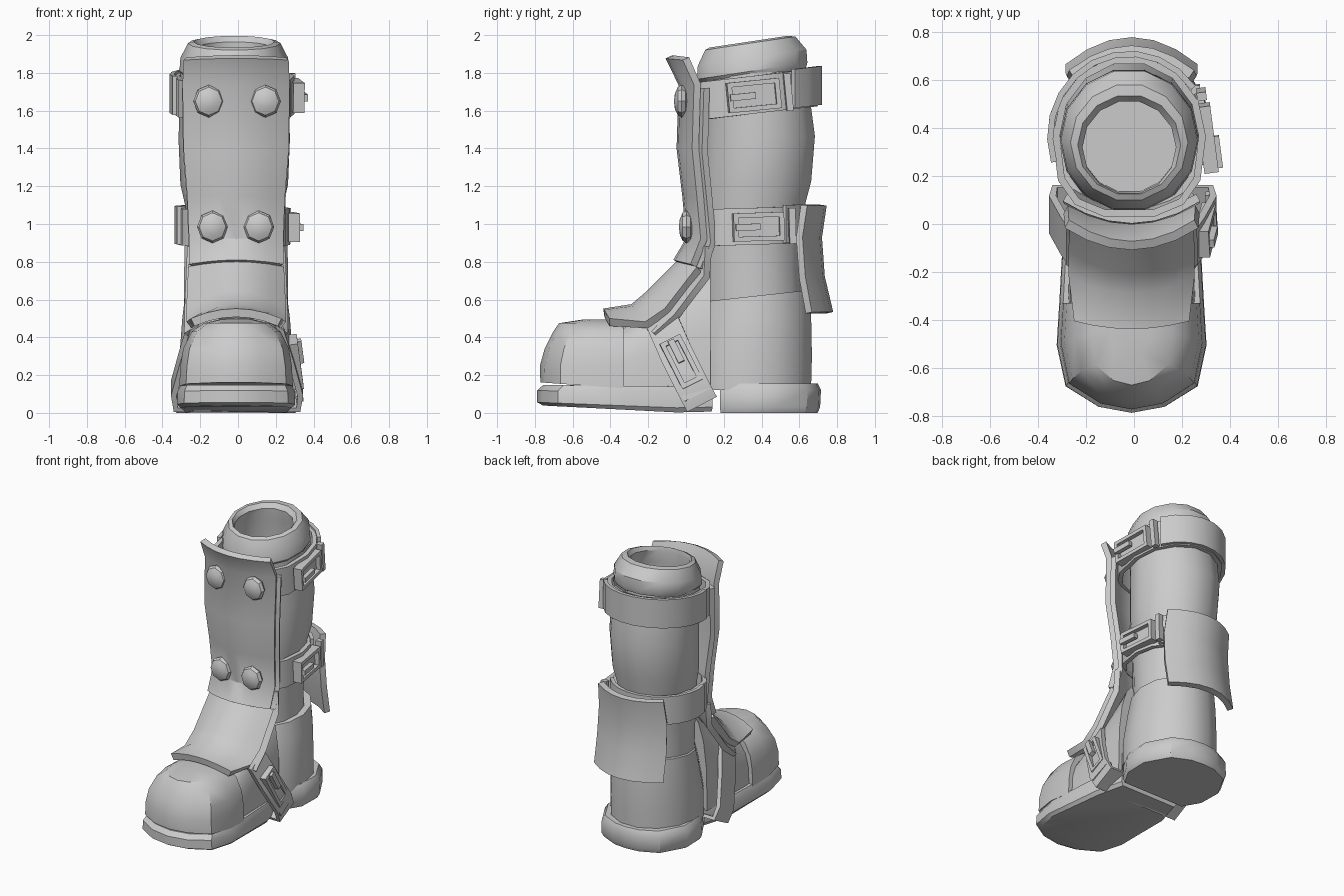
import bpy, bmesh, math
from mathutils import Vector, Matrix

cube = bpy.data.objects.get("Cube")
if cube:
    bpy.data.objects.remove(cube, do_unlink=True)

grey = bpy.data.materials.new("plain grey")
grey.use_nodes = True
grey.diffuse_color = (0.6, 0.6, 0.6, 1)
grey.node_tree.nodes["Principled BSDF"].inputs["Base Color"].default_value = grey.diffuse_color
parts = []


def finish(name, bm, thick=0):
    bmesh.ops.recalc_face_normals(bm, faces=bm.faces)
    me = bpy.data.meshes.new(name)
    bm.to_mesh(me)
    bm.free()
    ob = bpy.data.objects.new(name, me)
    bpy.context.collection.objects.link(ob)
    me.materials.append(grey)
    if thick:
        mod = ob.modifiers.new("thickness", 'SOLIDIFY')
        mod.thickness, mod.offset = thick, 0
    parts.append(ob)


def loft(name, rings, closed=True, caps=True, thick=0):
    """Skin a list of point rows; closed rows may get end caps."""
    bm = bmesh.new()
    rows = [[bm.verts.new(p) for p in ring] for ring in rings]
    n = len(rows[0])
    for a, b in zip(rows, rows[1:]):
        for i in range(n if closed else n - 1):
            j = (i + 1) % n
            bm.faces.new((a[i], a[j], b[j], b[i]))
    if closed and caps:
        bm.faces.new(rows[0])
        bm.faces.new(rows[-1])
    finish(name, bm, thick)


def oval(cx, cy, rx, ry, z, slope=0, n=14, start=0, sweep=360, front=1):
    """Level or sloping oval row; front below 1 squares the front half."""
    row = []
    for i in range(n if sweep == 360 else n + 1):
        a = math.radians(start + sweep * i / n)
        c, s = math.cos(a), math.sin(a)
        if s < 0:
            c, s = math.copysign(abs(c) ** front, c), -abs(s) ** front
        row.append((cx + rx * c, cy + ry * s, z + slope * ry * s))
    return row


def outline(half, z, sx=1, sy=1, y0=0, lift=0):
    """Mirror a half plan, scale it about y0; lift raises the far end."""
    pts = half + [(-x, y) for x, y in reversed(half) if x > 0]
    return [(x * sx - 0.01, y0 + (y - y0) * sy, z + lift * abs(y - y0)) for x, y in pts]


def plate(name, rows, thick, steps=6):
    """Bent plate from rows of centre y, z, half width and edge drop."""
    grid = []
    for y, z, w, dy, dz in rows:
        ts = [2 * i / steps - 1 for i in range(steps + 1)]
        grid.append([(w * t - 0.01, y + dy * t * t, z + dz * t * t) for t in ts])
    loft(name, grid, closed=False, thick=thick)


# Soles
toe_half = [(0.285, -0.33), (0.295, -0.5), (0.26, -0.67), (0.13, -0.755), (0, -0.78)]
front_half = [(0.22, 0.14), (0.27, -0.05)] + toe_half
loft("front_sole", [outline(front_half, 0.0, 0.99, 0.97, 0, 0.05),
                    outline(front_half, 0.025, 1.06, 1.01, 0, 0.04),
                    outline(front_half, 0.11, 1.05, 1.01, 0, 0.01),
                    outline(front_half, 0.14, 1.0, 0.97, 0, 0.01)])
heel_half = [(0.25, 0.18), (0.32, 0.3), (0.325, 0.47), (0.23, 0.64), (0.1, 0.7), (0, 0.71)]
loft("heel_sole", [outline(heel_half, 0.0, 0.97, 0.97, 0.27),
                   outline(heel_half, 0.03, 1.02, 1, 0.22),
                   outline(heel_half, 0.12, 1, 1.01, 0.25),
                   outline(heel_half, 0.155, 0.93, 0.97, 0.3)])

# Toe cap, midfoot and heel shell
levels = [(0.13, 1.02, 0.98), (0.25, 1.0, 0.985), (0.34, 0.95, 0.93),
          (0.43, 0.8, 0.83), (0.475, 0.58, 0.76), (0.495, 0.3, 0.47)]
loft("toe_cap", [outline(toe_half, z, sx, sy, -0.33, 0.07 if z < 0.2 else 0)
                 for z, sx, sy in levels])


def arch(y, w, h):
    angles = [math.pi * i / 10 for i in range(11)]
    return [(w * math.copysign(abs(math.cos(a)) ** 0.6, math.cos(a)) - 0.01, y,
             0.12 + (h - 0.12) * math.sin(a) ** 0.7) for a in angles]


loft("midfoot", [arch(-0.45, 0.25, 0.42), arch(-0.3, 0.265, 0.47), arch(-0.15, 0.26, 0.59),
                 arch(0.0, 0.255, 0.7), arch(0.13, 0.25, 0.83)])
loft("heel_shell", [oval(-0.01, 0.34, 0.3, 0.33, 0.12),
                    oval(-0.01, 0.345, 0.3, 0.33, 0.3),
                    oval(-0.01, 0.365, 0.285, 0.305, 0.5, 0.05),
                    oval(-0.01, 0.375, 0.27, 0.285, 0.62, 0.11)])

# Shaft, then the padded collar with its hollow
shaft = [(0.36, 0.24, 0.265, 0.5), (0.35, 0.24, 0.265, 0.75), (0.35, 0.245, 0.27, 0.9),
         (0.36, 0.26, 0.28, 1.1), (0.375, 0.285, 0.295, 1.21), (0.39, 0.295, 0.3, 1.45),
         (0.38, 0.29, 0.29, 1.6), (0.36, 0.285, 0.29, 1.8)]
loft("shaft", [oval(-0.02, *s[:3], s[3], 0.05) for s in shaft], caps=False)
collar = [(0.36, 0.27, 0.28, 1.78), (0.35, 0.29, 0.3, 1.81), (0.35, 0.285, 0.295, 1.88),
          (0.34, 0.245, 0.245, 1.957), (0.33, 0.215, 0.21, 1.965), (0.32, 0.195, 0.195, 1.935),
          (0.32, 0.22, 0.2, 1.85), (0.34, 0.23, 0.23, 1.6), (0.33, 0.2, 0.2, 1.0)]
loft("collar", [oval(-0.02, *c[:3], c[3], 0.15 if c[3] > 1.7 else 0) for c in collar],
     caps=False)
loft("inner_floor", [oval(-0.02, 0.33, 0.2, 0.2, z) for z in (0.99, 1.0)])

# Leg straps: full band plus an overlapping tail round the back
for tag, cy, rx, ry, low, high, slope in (
        ("upper", 0.365, 0.305, 0.325, 1.585, 1.785, 0.12),
        ("lower", 0.345, 0.28, 0.28, 0.89, 1.085, 0.03)):
    loft(tag + "_strap", [oval(-0.02, cy, rx, ry, z, slope, front=0.72) for z in (low, high)],
         caps=False, thick=0.03)
    loft(tag + "_strap_tail", [oval(-0.02, cy, rx + 0.025, ry + 0.02, z, slope, 10, 36, 162)
                               for z in (low + 0.005, high + 0.01)], closed=False, thick=0.025)

# Shin guard with the tongue layer behind it, and the instep plate
shin = [(-0.09, 1.885, 0.27, 0.09, -0.01), (-0.02, 1.74, 0.275, 0.08, 0),
        (-0.03, 1.4, 0.27, 0.08, 0), (0.0, 1.15, 0.25, 0.075, 0),
        (0.02, 0.92, 0.24, 0.075, 0), (-0.05, 0.8, 0.24, 0.09, -0.02)]
plate("shin_guard", shin, 0.04)
plate("tongue", [(y + 0.04, z - 0.02, w + 0.003, dy + 0.01, dz)
                 for y, z, w, dy, dz in shin[1:]], 0.035)
plate("instep_plate", [(-0.435, 0.53, 0.23, 0.03, -0.05), (-0.28, 0.555, 0.25, 0.07, -0.09),
                       (-0.19, 0.63, 0.25, 0.09, -0.09), (0.0, 0.82, 0.24, 0.07, -0.06)], 0.045)
plate("instep_lining", [(-0.26, 0.5, 0.262, 0.1, -0.09), (-0.15, 0.59, 0.262, 0.1, -0.08),
                        (0.03, 0.77, 0.255, 0.08, -0.05), (0.06, 0.88, 0.25, 0.06, 0)], 0.04)

# Back guard
plate("back_guard", [(0.725, 1.1, 0.25, -0.1, 0), (0.7, 0.93, 0.26, -0.1, 0),
                     (0.715, 0.72, 0.265, -0.1, 0), (0.76, 0.53, 0.265, -0.11, 0)], 0.04)

# Diagonal strap passing under the arch
side = [(0.14, -0.16, 0.535), (0.235, -0.12, 0.47), (0.285, -0.05, 0.31),
        (0.335, 0.04, 0.13), (0.325, 0.08, 0.055)]
path = side + [(-x, y, z) for x, y, z in reversed(side)]
loft("foot_strap", [[(x - 0.005, y + k * 0.078, z + k * 0.04) for x, y, z in path]
                    for k in (-1, 1)], closed=False, thick=0.03)

# Rivets
for i, (x, z) in enumerate([(-0.155, 1.65), (0.145, 1.65), (-0.135, 0.985), (0.11, 0.985)]):
    bm = bmesh.new()
    bmesh.ops.create_uvsphere(bm, u_segments=8, v_segments=6, radius=0.082,
                              matrix=Matrix.Rotation(math.pi / 2, 4, 'X'))
    bmesh.ops.scale(bm, vec=(1, 0.5, 1.05), verts=bm.verts)
    bmesh.ops.translate(bm, vec=(x, -0.023 if z > 1.3 else 0.003, z), verts=bm.verts)
    finish("rivet_%d" % (i + 1), bm)


def buckle(name, centre, along, out, length, height):
    """Frame, prong and keeper loop; along is the strap direction."""
    u = Vector(along).normalized()
    v = Vector(out).cross(u).normalized()
    n = u.cross(v)
    frame = Matrix((u, v, n)).transposed().to_4x4()
    frame.translation = centre
    bar, l, h = 0.025, length / 2, height / 2
    boxes = [((0, s * (h - bar / 2), 0), (length, bar, 0.04)) for s in (-1, 1)]
    boxes += [((s * (l - bar / 2), 0, 0), (bar, height, 0.04)) for s in (-1, 1)]
    boxes += [((-l * 0.45, 0, 0.025), (length * 0.48, 0.035, 0.03)),
              ((l + 0.045, 0, -0.01), (0.035, height + 0.04, 0.04)),
              ((0, 0, -0.025), (length, height, 0.03))]
    bm = bmesh.new()
    for pos, size in boxes:
        bmesh.ops.create_cube(bm, size=1, matrix=frame @ Matrix.Translation(pos)
                              @ Matrix.Diagonal((*size, 1)))
    finish(name, bm)


buckle("upper_buckle", (0.315, 0.36, 1.68), (-0.13, 1, 0.1), (1, 0.13, 0), 0.28, 0.16)
buckle("lower_buckle", (0.29, 0.385, 0.985), (-0.13, 1, 0.03), (1, 0.13, 0), 0.27, 0.15)
buckle("foot_buckle", (0.31, -0.025, 0.27), (0.12, 0.45, -0.89), (1, 0, 0.12), 0.27, 0.12)

# Soft shading across shallow angles, crisp edges elsewhere
bpy.ops.object.select_all(action='DESELECT')
for ob in parts:
    ob.select_set(True)
bpy.context.view_layer.objects.active = parts[0]
bpy.ops.object.convert(target='MESH')
bpy.ops.object.shade_smooth_by_angle(angle=math.radians(32))
